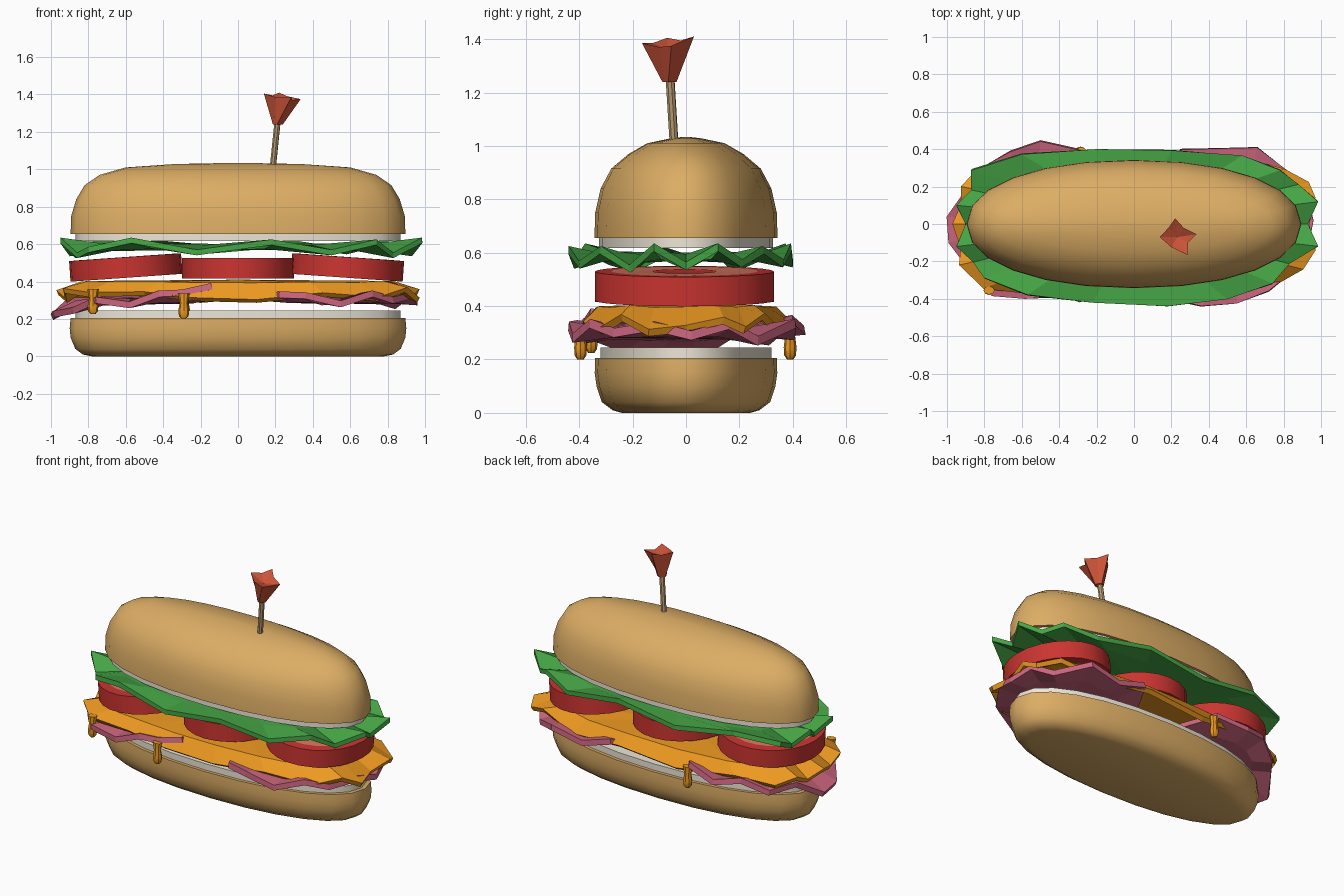
import bpy, bmesh
from math import sin, cos, pi, radians
from mathutils import Vector, Matrix


def mat(name, r, g, b):
    m = bpy.data.materials.new(name)
    m.diffuse_color = (r, g, b, 1)
    return m


BREAD = mat("bread", 0.72, 0.42, 0.13)
CRUMB = mat("crumb", 0.85, 0.80, 0.68)
GREEN = mat("lettuce", 0.06, 0.38, 0.06)
RED = mat("tomato_skin", 0.60, 0.035, 0.03)
SALMON = mat("tomato_flesh", 0.72, 0.20, 0.12)
YELLOW = mat("cheese", 0.85, 0.32, 0.015)
PINK = mat("ham", 0.60, 0.13, 0.21)
WOOD = mat("wood", 0.50, 0.34, 0.17)
FRILL = mat("frill", 0.62, 0.09, 0.04)


def make(name, bm, *mats, smooth=True):
    bmesh.ops.recalc_face_normals(bm, faces=bm.faces)
    me = bpy.data.meshes.new(name)
    bm.to_mesh(me)
    bm.free()
    ob = bpy.data.objects.new(name, me)
    bpy.context.collection.objects.link(ob)
    for m in mats:
        me.materials.append(m)
    if smooth:
        bpy.ops.object.select_all(action='DESELECT')
        ob.select_set(True)
        bpy.context.view_layer.objects.active = ob
        bpy.ops.object.shade_smooth_by_angle(angle=radians(35))
    return ob


def stack(name, rings, *mats, n=24, e=2.0, at=(0, 0, 0), tilt=0, bands=None):
    """Loft of superellipse rings (half width x, half width y, z), capped."""
    bm = bmesh.new()
    loops = []
    for a, b, z in rings:
        loop = []
        for i in range(n):
            c, s = cos(2 * pi * i / n), sin(2 * pi * i / n)
            x = a * abs(c) ** (2 / e) * (1 if c > 0 else -1)
            y = b * abs(s) ** (2 / e) * (1 if s > 0 else -1)
            loop.append(bm.verts.new((x, y, z)))
        loops.append(loop)
    for k in range(len(loops) - 1):
        p, q = loops[k], loops[k + 1]
        for i in range(n):
            j = (i + 1) % n
            f = bm.faces.new((p[i], p[j], q[j], q[i]))
            f.material_index = bands[k] if bands else 0
    bm.faces.new(loops[0][::-1])
    bm.faces.new(loops[-1])
    bm.transform(Matrix.Translation(at) @ Matrix.Rotation(radians(tilt), 4, 'Y'))
    return make(name, bm, *mats)


def sheet(name, outline, center, inner, thick, m):
    """Wavy slice: centre point, a flat inner ring and a ruffled outer ring."""
    bm = bmesh.new()
    c = Vector(center)
    mid = bm.verts.new(c)
    outer = [bm.verts.new(p) for p in outline]
    ring = []
    for p in outline:
        v = c + (Vector(p) - c) * inner
        v.z = c.z + (p[2] - c.z) * 0.15
        ring.append(bm.verts.new(v))
    n = len(outline)
    for i in range(n):
        j = (i + 1) % n
        bm.faces.new((mid, ring[i], ring[j]))
        bm.faces.new((ring[i], outer[i], outer[j], ring[j]))
    ob = make(name, bm, m, smooth=False)
    sol = ob.modifiers.new("thickness", 'SOLIDIFY')
    sol.thickness = thick
    sol.offset = 0
    return ob


# buns with pale cut faces
stack("bottom_bun", [(0.78, 0.24, 0), (0.83, 0.275, 0.01), (0.87, 0.315, 0.04),
                     (0.895, 0.335, 0.10), (0.90, 0.342, 0.15), (0.895, 0.34, 0.205)], BREAD, e=2.15)
stack("bottom_bun_crumb", [(0.87, 0.32, 0.19), (0.87, 0.32, 0.245)], CRUMB, e=2.15)
stack("top_bun", [(0.895, 0.343, 0.655), (0.892, 0.34, 0.75), (0.865, 0.32, 0.84),
                  (0.82, 0.28, 0.915), (0.74, 0.215, 0.97), (0.60, 0.145, 1.01),
                  (0.34, 0.06, 1.028), (0.05, 0.01, 1.034)], BREAD, e=2.15)
stack("top_bun_crumb", [(0.87, 0.325, 0.617), (0.87, 0.325, 0.67)], CRUMB, e=2.15)

# lettuce leaf
sheet("lettuce", [
    (0.93, 0, 0.55), (0.985, 0.12, 0.62), (0.88, 0.21, 0.56), (0.78, 0.29, 0.61),
    (0.58, 0.365, 0.56), (0.2, 0.395, 0.62), (-0.2, 0.40, 0.56), (-0.6, 0.375, 0.62),
    (-0.87, 0.29, 0.59), (-0.87, 0.18, 0.54), (-0.95, 0.10, 0.62), (-0.90, 0, 0.55),
    (-0.95, -0.12, 0.62), (-0.86, -0.20, 0.54), (-0.80, -0.29, 0.57), (-0.57, -0.38, 0.62),
    (-0.22, -0.42, 0.555), (0.18, -0.44, 0.61), (0.5, -0.40, 0.555), (0.74, -0.32, 0.61),
    (0.83, -0.21, 0.54), (0.985, -0.12, 0.62)], (0, 0, 0.585), 0.78, 0.03, GREEN)

# tomato slices
for name, x, z, tilt in (("left", -0.60, 0.475, -4), ("middle", 0, 0.47, 0), ("right", 0.585, 0.475, 4)):
    stack("tomato_" + name, [(0.10, 0.11, -0.055), (0.25, 0.27, -0.055), (0.30, 0.335, -0.055),
                             (0.30, 0.335, 0.055), (0.25, 0.275, 0.056), (0.11, 0.12, 0.056),
                             (0.10, 0.11, 0.054)],
          RED, SALMON, at=(x, -0.005, z), tilt=tilt, bands=[1, 0, 0, 0, 1, 0])

# drooping cheese slice and its melted drips
sheet("cheese", [
    (0.93, 0, 0.315), (0.965, 0.14, 0.345), (0.93, 0.22, 0.31), (0.80, 0.29, 0.36),
    (0.55, 0.35, 0.30), (0.2, 0.385, 0.33), (-0.2, 0.385, 0.295), (-0.6, 0.36, 0.34),
    (-0.83, 0.29, 0.31), (-0.92, 0.20, 0.35), (-0.92, 0.10, 0.30), (-0.965, 0, 0.34),
    (-0.92, -0.13, 0.30), (-0.93, -0.22, 0.35), (-0.80, -0.34, 0.33), (-0.5, -0.37, 0.335),
    (-0.25, -0.385, 0.305), (0.1, -0.385, 0.295), (0.45, -0.375, 0.33), (0.75, -0.32, 0.305),
    (0.90, -0.24, 0.355), (0.965, -0.14, 0.30)], (0, 0, 0.395), 0.86, 0.03, YELLOW)
for i, (x, y, z) in enumerate(((-0.775, -0.355, 0.225), (-0.29, -0.395, 0.20), (-0.285, 0.39, 0.20))):
    stack(f"cheese_drip_{i + 1}", [(0.012, 0.012, 0), (0.026, 0.022, 0.015), (0.029, 0.024, 0.045),
                                   (0.022, 0.019, 0.085), (0.03, 0.022, 0.135)],
          YELLOW, n=8, at=(x, y, z))

# two ham slices
sheet("ham_left", [
    (-0.11, 0, 0.33), (-0.13, -0.22, 0.355), (-0.14, -0.36, 0.375), (-0.30, -0.385, 0.34),
    (-0.42, -0.39, 0.335), (-0.58, -0.40, 0.275), (-0.76, -0.385, 0.30), (-0.88, -0.24, 0.245),
    (-0.985, -0.10, 0.225), (-0.995, 0.04, 0.21), (-0.90, 0.18, 0.30), (-0.80, 0.31, 0.27),
    (-0.66, 0.39, 0.34), (-0.5, 0.445, 0.31), (-0.30, 0.40, 0.35), (-0.17, 0.22, 0.31)],
    (-0.55, 0, 0.295), 0.7, 0.035, PINK)
sheet("ham_right", [
    (0.96, 0.02, 0.29), (0.92, 0.16, 0.33), (0.84, 0.27, 0.27), (0.66, 0.41, 0.335),
    (0.45, 0.405, 0.29), (0.25, 0.40, 0.35), (0.18, 0.25, 0.31), (0.16, 0, 0.33),
    (0.15, -0.25, 0.315), (0.22, -0.41, 0.33), (0.36, -0.44, 0.325), (0.55, -0.425, 0.28),
    (0.72, -0.36, 0.335), (0.83, -0.27, 0.30), (0.93, -0.12, 0.325)],
    (0.56, 0, 0.30), 0.7, 0.035, PINK)

# wooden pick, leaning slightly
base, tip = Vector((0.17, -0.035, 0.85)), Vector((0.215, -0.062, 1.29))
bm = bmesh.new()
bmesh.ops.create_cone(bm, cap_ends=True, segments=8, radius1=0.017, radius2=0.017, depth=(tip - base).length)
rot = (tip - base).to_track_quat('Z', 'Y').to_matrix().to_4x4()
bm.transform(Matrix.Translation((base + tip) / 2) @ rot)
make("pick", bm, WOOD)

# flared four-point frill on the pick
bm = bmesh.new()
rim = [(0.335, -0.055, 1.375), (0.265, -0.02, 1.39), (0.22, 0.03, 1.41), (0.185, -0.02, 1.395),
       (0.138, -0.07, 1.405), (0.20, -0.125, 1.385), (0.285, -0.165, 1.385), (0.29, -0.10, 1.37)]
top = [bm.verts.new(p) for p in rim]
low = [bm.verts.new((0.213 + 0.027 * cos(2 * pi * (i - 0.2) / 8), -0.062 + 0.027 * sin(2 * pi * (i - 0.2) / 8), 1.24))
       for i in range(8)]
mid = bm.verts.new((0.23, -0.07, 1.36))
for i in range(8):
    j = (i + 1) % 8
    bm.faces.new((low[i], low[j], top[j], top[i]))
    bm.faces.new((top[i], top[j], mid))
bm.faces.new(low[::-1])
make("pick_frill", bm, FRILL, smooth=False)
